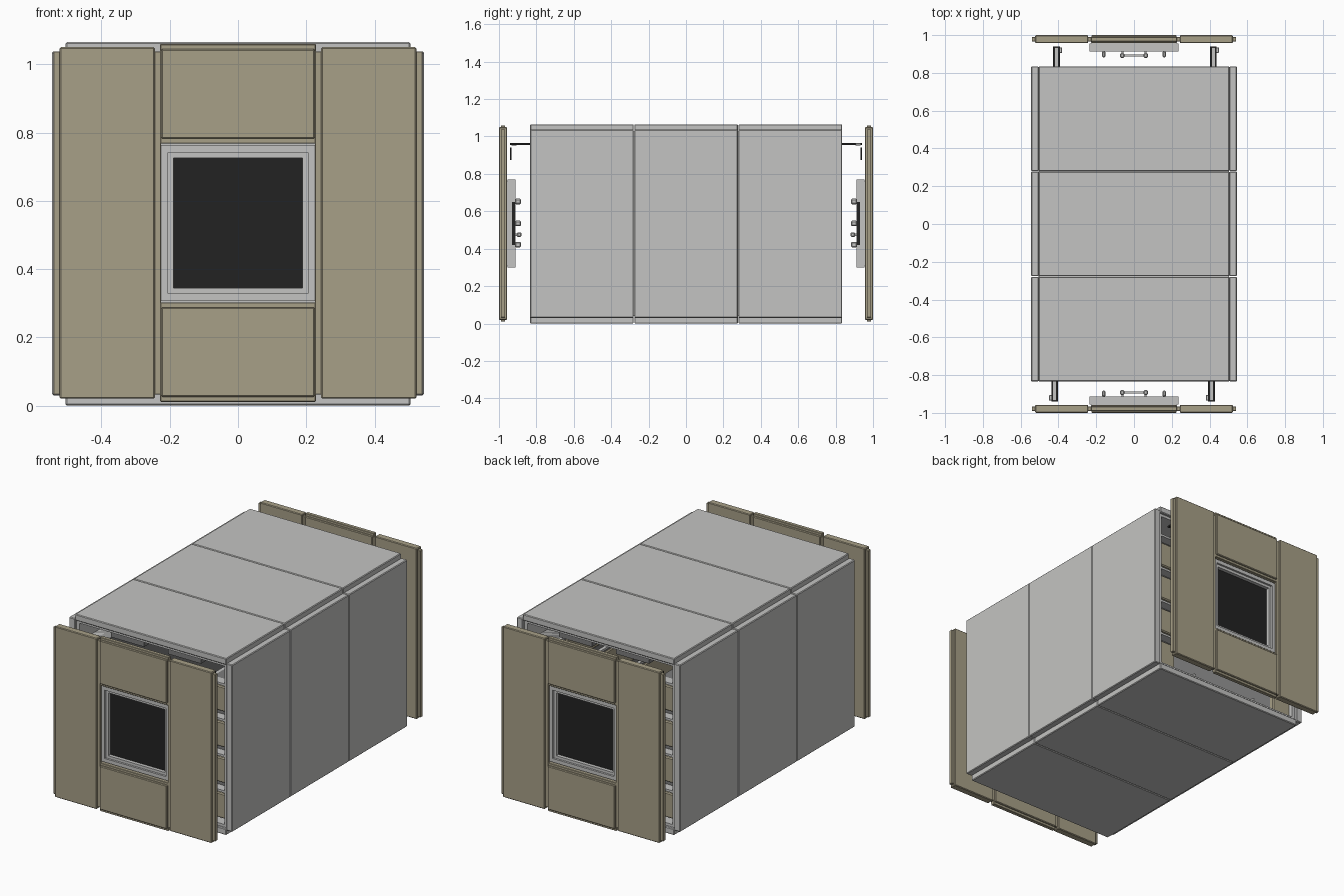
import bpy
import bmesh
from mathutils import Matrix, Vector

cube = bpy.data.objects.get("Cube")
if cube:
    bpy.data.objects.remove(cube)


def material(name, r, g, b):
    m = bpy.data.materials.new(name)
    m.use_nodes = True
    m.diffuse_color = (r, g, b, 1)
    m.node_tree.nodes["Principled BSDF"].inputs["Base Color"].default_value = (r, g, b, 1)
    return m


GREY = material("light grey", 0.55, 0.55, 0.54)
TAN = material("khaki tan", 0.39, 0.35, 0.245)
BLACK = material("dark glass", 0.016, 0.016, 0.016)
MID = material("mid grey", 0.2, 0.2, 0.2)


def finish(name, bm, mat):
    me = bpy.data.meshes.new(name)
    bm.to_mesh(me)
    bm.free()
    me.materials.append(mat)
    ob = bpy.data.objects.new(name, me)
    bpy.context.collection.objects.link(ob)
    return ob


def box(name, x, y, z, mat, turn=1, bevel=0):
    """Box from (low, high) ranges; turn -1 spins it half round the z axis."""
    lo, hi = Vector((x[0], y[0], z[0])), Vector((x[1], y[1], z[1]))
    mid, size = (lo + hi) / 2, hi - lo
    bm = bmesh.new()
    place = Matrix.Translation((mid.x * turn, mid.y * turn, mid.z))
    bmesh.ops.create_cube(bm, size=1, matrix=place @ Matrix.Diagonal((*size, 1)))
    ob = finish(name, bm, mat)
    if bevel:
        mod = ob.modifiers.new("Bevel", "BEVEL")
        mod.width, mod.segments = bevel, 1
    return ob


def both(r):
    return [(-r[1], -r[0]), r]


# Outer shell: three slabs each for roof and floor, three panels per wall
GAP = 0.0015
for i in range(3):
    y = (-0.835 + i * 0.557 + GAP, -0.278 + i * 0.557 - GAP)
    box("roof_panel", (-0.505, 0.505), y, (1.027, 1.065), GREY, bevel=0.004)
    box("floor_panel", (-0.505, 0.505), y, (0, 0.038), GREY, bevel=0.004)
    for x in both((0.505, 0.545)):
        box("wall_panel", x, y, (0.03, 1.037), GREY, bevel=0.004)

# Inner liner backing the panel seams
for x in both((0.485, 0.504)):
    box("wall_liner", x, (-0.82, 0.82), (0.039, 1.026), GREY)
box("ceiling_liner", (-0.485, 0.485), (-0.82, 0.82), (1.01, 1.026), GREY)
box("deck", (-0.485, 0.485), (-0.82, 0.82), (0.039, 0.055), GREY)

# Wall lockers with shelves between them
for x in both((0.37, 0.485)):
    box("locker_core", x, (-0.76, 0.76), (0.06, 0.9), MID)
    for k in range(4):
        z = 0.07 + k * 0.215
        box("locker", (x[0] - 0.01, x[1]), (-0.79, 0.79), (z, z + 0.15), TAN, bevel=0.006)
        box("shelf", (x[0] - 0.02, x[1]), (-0.815, 0.815), (z + 0.172, z + 0.185), GREY)

# Deck runner and ceiling lamps
box("deck_runner", (-0.2, 0.2), (-0.8, 0.8), (0.055, 0.07), TAN)
for x in both((0.08, 0.3)):
    box("ceiling_box", x, (-0.78, 0.78), (0.96, 1.01), MID)
for x in both((0.21, 0.225)):
    box("deck_rail", x, (-0.8, 0.8), (0.055, 0.085), GREY)


def end_panel(name, x, z, edge_x, edge_z, t):
    """Thick plate with a thinner tongue standing out round its rim."""
    box(name, x, (-1, -0.957), z, TAN, t, 0.004)
    box(name + "_tongue", (x[0] - edge_x, x[1] + edge_x), (-0.99, -0.967),
        (z[0] - edge_z, z[1] + edge_z), TAN, t, 0.002)


def rim(name, w, z, bar, y, t):
    """Square frame made of four bars."""
    for x in both((w - bar, w)):
        box(name + "_side", x, y, z, GREY, t)
    for zz in ((z[0], z[0] + bar), (z[1] - bar, z[1])):
        box(name + "_rail", (bar - w, w - bar), y, zz, GREY, t)


for t in (1, -1):
    # End wall panels
    for x in both((0.243, 0.523)):
        end_panel("side_end_panel", x, (0.02, 1.05), 0.018, -0.012, t)
    end_panel("upper_end_panel", (-0.225, 0.225), (0.782, 1.045), 0.003, 0.014, t)
    end_panel("lower_end_panel", (-0.225, 0.225), (0.025, 0.288), 0.003, 0.014, t)

    # Window
    rim("window_frame", 0.227, (0.307, 0.763), 0.022, (-0.978, -0.935), t)
    rim("window_inner_frame", 0.205, (0.329, 0.741), 0.016, (-0.966, -0.92), t)
    box("window_glass", (-0.19, 0.19), (-0.945, -0.925), (0.344, 0.726), BLACK, t)
    rim("window_back_frame", 0.235, (0.30, 0.77), 0.045, (-0.955, -0.912), t)
    for x in both((0.232, 0.2365)):
        box("window_side_slot", x, (-0.93, -0.915), (0.42, 0.65), BLACK, t)

    # Latches and pull handle on the inside of the window
    for x in both((0.15, 0.17)):
        for z in (0.422, 0.535, 0.652):
            box("latch", x, (-0.915, -0.882), (z - 0.015, z + 0.015), GREY, t, 0.006)
    box("handle_bar", (-0.06, 0.06), (-0.897, -0.887), (0.468, 0.482), GREY, t)
    for x in both((0.05, 0.073)):
        box("handle_end", x, (-0.904, -0.88), (0.463, 0.487), GREY, t, 0.005)
    for x in both((0.055, 0.065)):
        box("handle_stem", x, (-0.925, -0.9), (0.468, 0.482), GREY, t)

    # Panel hangers
    for x in (-0.42, 0.41):
        for dx in (-0.013, 0.013):
            box("hanger_arm", (x + dx - 0.005, x + dx + 0.005), (-0.94, -0.82),
                (0.955, 0.965), BLACK, t)
        box("hanger_plate", (x - 0.008, x + 0.008), (-0.935, -0.82), (0.957, 0.963), GREY, t)
        box("hanger_tab", (x - 0.018, x + 0.018), (-0.94, -0.934), (0.875, 0.94), BLACK, t)
        box("hanger_knob", (x - 0.03, x - 0.015), (-0.935, -0.905), (0.952, 0.966), GREY, t, 0.003)
